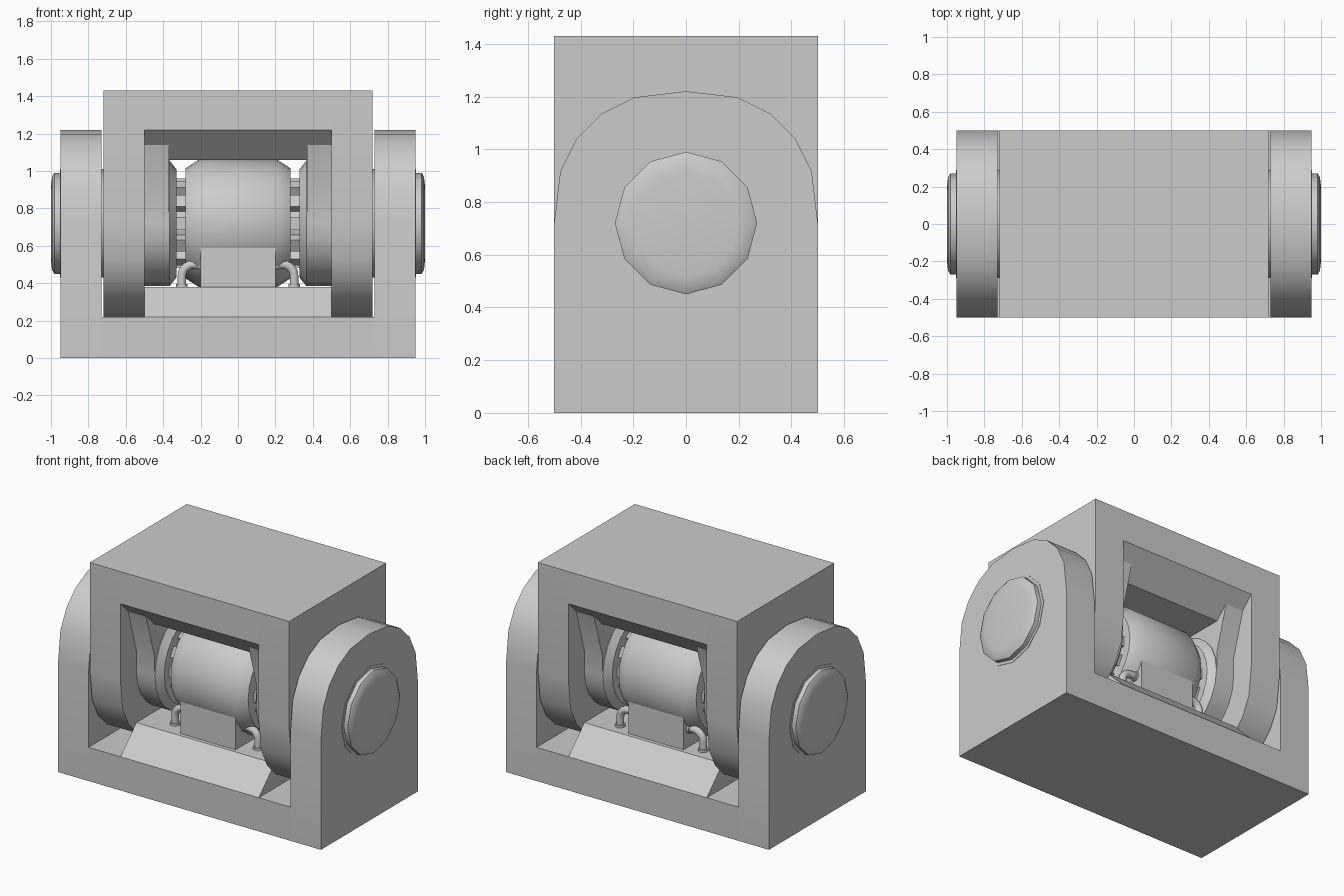
import bpy, bmesh, math
from mathutils import Vector

if "Cube" in bpy.data.objects:
    bpy.data.objects.remove(bpy.data.objects["Cube"])

AXIS_Z = 0.72
grey = bpy.data.materials.new("plain_grey")
grey.diffuse_color = (0.6, 0.6, 0.6, 1)
grey.use_nodes = True
grey.node_tree.nodes["Principled BSDF"].inputs["Base Color"].default_value = grey.diffuse_color


def finish(name, bm, smooth=None):
    bmesh.ops.recalc_face_normals(bm, faces=bm.faces)
    me = bpy.data.meshes.new(name)
    bm.to_mesh(me)
    bm.free()
    me.materials.append(grey)
    ob = bpy.data.objects.new(name, me)
    bpy.context.collection.objects.link(ob)
    if smooth:
        bpy.ops.object.select_all(action='DESELECT')
        ob.select_set(True)
        bpy.context.view_layer.objects.active = ob
        bpy.ops.object.shade_smooth_by_angle(angle=math.radians(smooth))
    return ob


def prism(name, yz, x0, x1, smooth=None):
    """Extrude a y-z outline along x."""
    bm = bmesh.new()
    a = [bm.verts.new((x0, y, z)) for y, z in yz]
    b = [bm.verts.new((x1, y, z)) for y, z in yz]
    bm.faces.new(a)
    bm.faces.new(b[::-1])
    n = len(yz)
    for i in range(n):
        bm.faces.new((a[i], a[(i + 1) % n], b[(i + 1) % n], b[i]))
    return finish(name, bm, smooth)


def lathe(name, prof, sides, smooth=35):
    """Revolve (x, radius) points around the hinge axis, capped at both ends."""
    bm = bmesh.new()
    rings = []
    for x, r in prof:
        rings.append([bm.verts.new((x, r * math.sin(2 * math.pi * i / sides),
                                    AXIS_Z + r * math.cos(2 * math.pi * i / sides)))
                      for i in range(sides)])
    bm.faces.new(rings[0])
    bm.faces.new(rings[-1][::-1])
    for p, q in zip(rings, rings[1:]):
        for i in range(sides):
            j = (i + 1) % sides
            bm.faces.new((p[i], p[j], q[j], q[i]))
    return finish(name, bm, smooth)


def rect(y, z0, z1):
    return [(-y, z0), (y, z0), (y, z1), (-y, z1)]


# rounded arm end, right to left over the top
quarter = [(.5, 0), (.477, .195), (.415, .32), (.32, .415), (.195, .477), (0, .5)]
arc = quarter + [(-y, z) for y, z in quarter[-2::-1]]
outer_arm = [(-.5, 0), (.5, 0)] + [(y, AXIS_Z + z) for y, z in arc]
inner_arm = [(-.5, 1.43), (.5, 1.43)] + [(y, AXIS_Z - z) for y, z in arc]

# boss on inner arm: round below, flared into the top block above
boss = [(-.42, 1.14), (.42, 1.14), (.335, .85)]
boss += [(.335 * math.cos(t * math.pi / 12), AXIS_Z - .335 * math.sin(t * math.pi / 12))
         for t in range(13)]
boss += [(-.335, .85)]

# base bracket, with the sloped mound and motor pedestal
prism("base_plate", rect(.5, 0, .22), -.73, .73)
prism("base_mound", [(-.5, .22), (.5, .22), (.335, .38), (-.335, .38)], -.5, .5)
prism("motor_pedestal", rect(.31, .37, AXIS_Z), -.2, .2)
# moving bracket top with sloped underside block
prism("top_plate", rect(.5, 1.22, 1.43), -.5, .5)
prism("top_underside_block", [(-.5, 1.22), (.5, 1.22), (.335, 1.06), (-.335, 1.06)], -.5, .5)

# motor drum and toothed hub
lathe("motor_drum", [(-.28, .295), (-.21, .34), (.21, .34), (.28, .295)], 24)
lathe("hub_core", [(-.36, .19), (.36, .19)], 24)


def teeth(name, s):
    bm = bmesh.new()
    for k in range(12):
        a = 2 * math.pi * k / 12
        out = Vector((0, math.sin(a), math.cos(a)))
        side = Vector((0, math.cos(a), -math.sin(a)))
        vs = [bm.verts.new(Vector((x * s, 0, AXIS_Z)) + out * r + side * w)
              for x in (.26, .35) for r in (.17, .24) for w in (-.035, .035)]
        for f in ((0, 1, 3, 2), (4, 6, 7, 5), (0, 4, 5, 1), (2, 3, 7, 6), (0, 2, 6, 4), (1, 5, 7, 3)):
            bm.faces.new([vs[i] for i in f])
    finish(name, bm)


def tube(name, path, r, sides=10):
    """Sweep a circle along a path lying in a plane of constant y."""
    bm = bmesh.new()
    rings = []
    for i, p in enumerate(path):
        d = (Vector(path[min(i + 1, len(path) - 1)]) - Vector(path[max(i - 1, 0)])).normalized()
        u = Vector((0, 1, 0))
        v = d.cross(u)
        rings.append([bm.verts.new(Vector(p) + r * (u * math.cos(2 * math.pi * k / sides)
                                                    + v * math.sin(2 * math.pi * k / sides)))
                      for k in range(sides)])
    bm.faces.new(rings[0])
    bm.faces.new(rings[-1][::-1])
    for p, q in zip(rings, rings[1:]):
        for k in range(sides):
            j = (k + 1) % sides
            bm.faces.new((p[k], p[j], q[j], q[k]))
    finish(name, bm, 40)


for s, tag in ((-1, "left"), (1, "right")):
    prism("outer_arm_" + tag, outer_arm, s * .73, s * .95, 30)
    prism("inner_arm_" + tag, inner_arm, s * .5, s * .72, 30)
    prism("arm_boss_" + tag, boss, s * .37, s * .5, 30)
    lathe("boss_ring_" + tag, [(s * .38, .335), (s * .365, .335), (s * .33, .29)], 24)
    teeth("hub_teeth_" + tag, s)
    # axle spacer in the gap, seat ring and rounded end cap
    lathe("axle_spacer_" + tag, [(s * .71, .29), (s * .74, .29)], 12)
    lathe("cap_seat_" + tag, [(s * .94, .29), (s * .953, .29)], 12)
    lathe("axle_cap_" + tag, [(s * .94, .27), (s * .982, .27), (s * .994, .25), (s * 1.0, .2)], 12, 50)
    # bent cables from pedestal into the mound, with collars
    for y, end in ((-.22, "front"), (.25, "back")):
        path = [(s * .19, y, .5), (s * .24, y, .5)]
        path += [(s * (.24 + .06 * math.sin(t * math.pi / 10)), y,
                  .44 + .06 * math.cos(t * math.pi / 10)) for t in range(1, 6)]
        path += [(s * .3, y, .37)]
        tube(f"cable_{tag}_{end}", path, .024)
        tube(f"cable_collar_{tag}_{end}", [(s * .19, y, .5), (s * .215, y, .5)], .032)
        tube(f"cable_foot_{tag}_{end}", [(s * .3, y, .395), (s * .3, y, .37)], .032)
